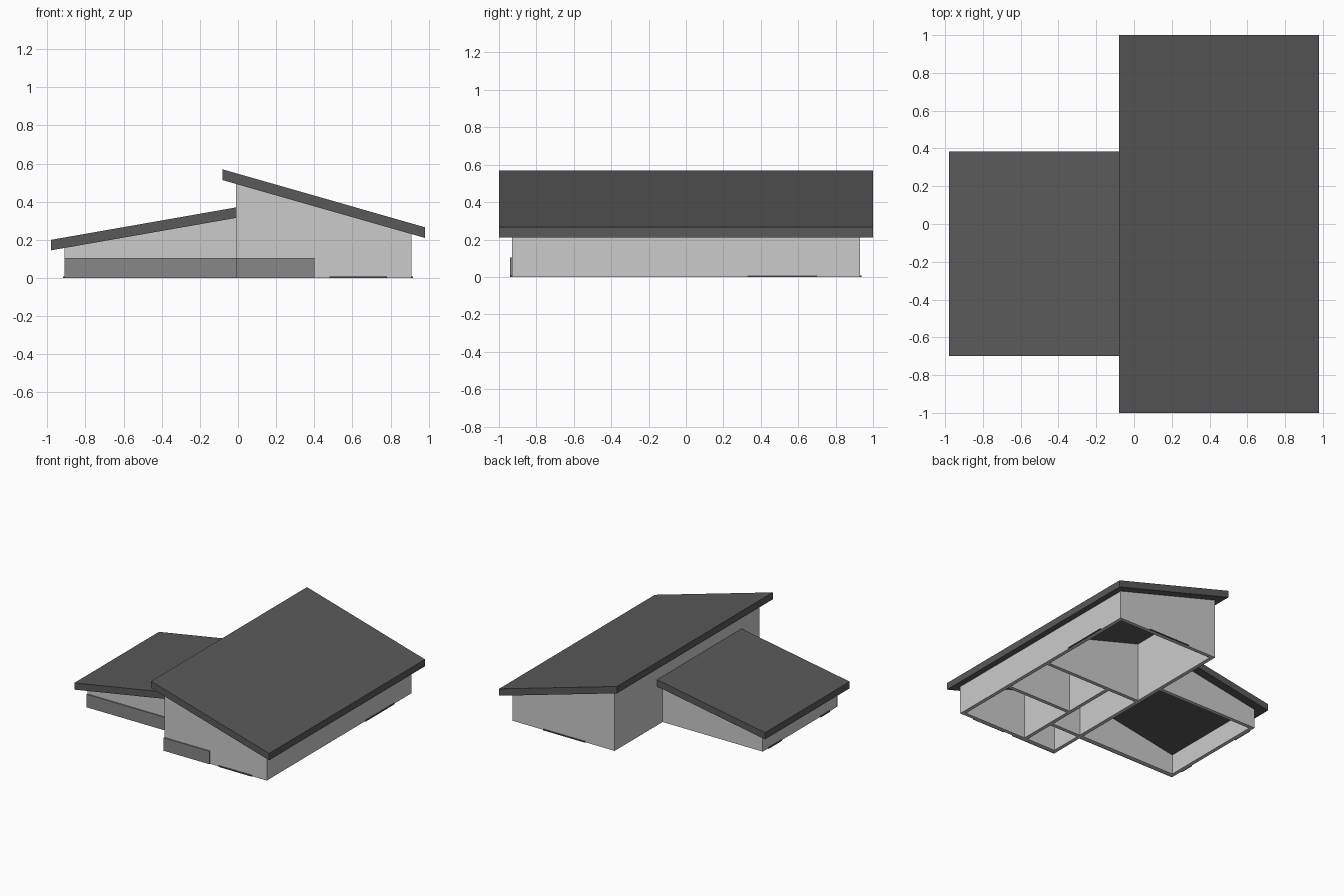
import bpy

if "Cube" in bpy.data.objects:
    bpy.data.objects.remove(bpy.data.objects["Cube"])


def material(name, v):
    m = bpy.data.materials.new(name)
    m.diffuse_color = (v, v, v, 1)
    m.use_nodes = True
    m.node_tree.nodes["Principled BSDF"].inputs["Base Color"].default_value = m.diffuse_color
    return m


ROOF = material("dark_roofing", 0.1)
TRIM = material("grey_cladding", 0.245)
FACES = [(0, 3, 2, 1), (4, 5, 6, 7), (0, 1, 5, 4),
         (1, 2, 6, 5), (2, 3, 7, 6), (3, 0, 4, 7)]


def main_under(x):
    return 0.513 - (x + 0.08) * 0.303 / 1.06


def wing_under(x):
    return 0.145 + (x + 0.98) * 0.17 / 0.97


def block(name, x0, x1, y0, y1, bottom, top, mat=None):
    """Box whose bottom and top heights are functions of x."""
    corners = [(x0, y0), (x1, y0), (x1, y1), (x0, y1)]
    verts = [(x, y, bottom(x)) for x, y in corners] + [(x, y, top(x)) for x, y in corners]
    me = bpy.data.meshes.new(name)
    me.from_pydata(verts, [], FACES)
    ob = bpy.data.objects.new(name, me)
    bpy.context.collection.objects.link(ob)
    if mat:
        me.materials.append(mat)
    return ob


def ground(x):
    return 0.0


T = 0.03            # wall thickness
X0, X1, Y = -0.01, 0.91, 0.93
WX, WF, WB = -0.91, -0.635, 0.315

# sloping roofs
block("main_roof", -0.08, 0.98, -1, 1, main_under, lambda x: main_under(x) + 0.056, ROOF)
block("wing_roof", -0.98, X0, -0.70, 0.385, wing_under, lambda x: wing_under(x) + 0.055, ROOF)

# main outer walls and room partitions
for name, a, b, c, d in [
    ("main_left_wall", X0, X0 + T, -Y, Y),
    ("main_right_wall", X1 - T, X1, -Y, Y),
    ("main_front_wall", X0 + T, X1 - T, -Y, -Y + T),
    ("main_back_wall", X0 + T, X1 - T, Y - T, Y),
    ("cross_partition", X0 + T, X1 - T, 0.04, 0.07),
    ("long_partition", 0.28, 0.31, -Y + T, 0.04),
    ("right_room_partition", 0.31, X1 - T, -0.41, -0.38),
    ("left_room_partition", X0 + T, 0.28, WF, WF + T),
]:
    block(name, a, b, c, d, ground, main_under)

# wing outer walls
for name, a, b, c, d in [
    ("wing_left_wall", WX, WX + T, WF, WB),
    ("wing_front_wall", WX + T, X0, WF, WF + T),
    ("wing_back_wall", WX + T, X0, WB - T, WB),
]:
    block(name, a, b, c, d, ground, wing_under)

# low cladding bands on the front
for name, a, b, y in [("wing_front_band", WX, X0, WF), ("main_front_band", X0, 0.40, -Y)]:
    block(name, a, b, y - 0.01, y, ground, lambda x: 0.105, TRIM)

# thin threshold strips at the openings
S = 0.008
for name, a, b, c, d in [
    ("front_threshold", 0.48, 0.78, -Y - S, -Y),
    ("back_threshold", 0.25, 0.63, Y, Y + S),
    ("right_threshold", X1, X1 + S, 0.33, 0.70),
    ("wing_threshold_back", WX - S, WX, 0.08, 0.25),
    ("wing_threshold_front", WX - S, WX, -0.54, -0.42),
]:
    block(name, a, b, c, d, ground, lambda x: 0.008, ROOF)
